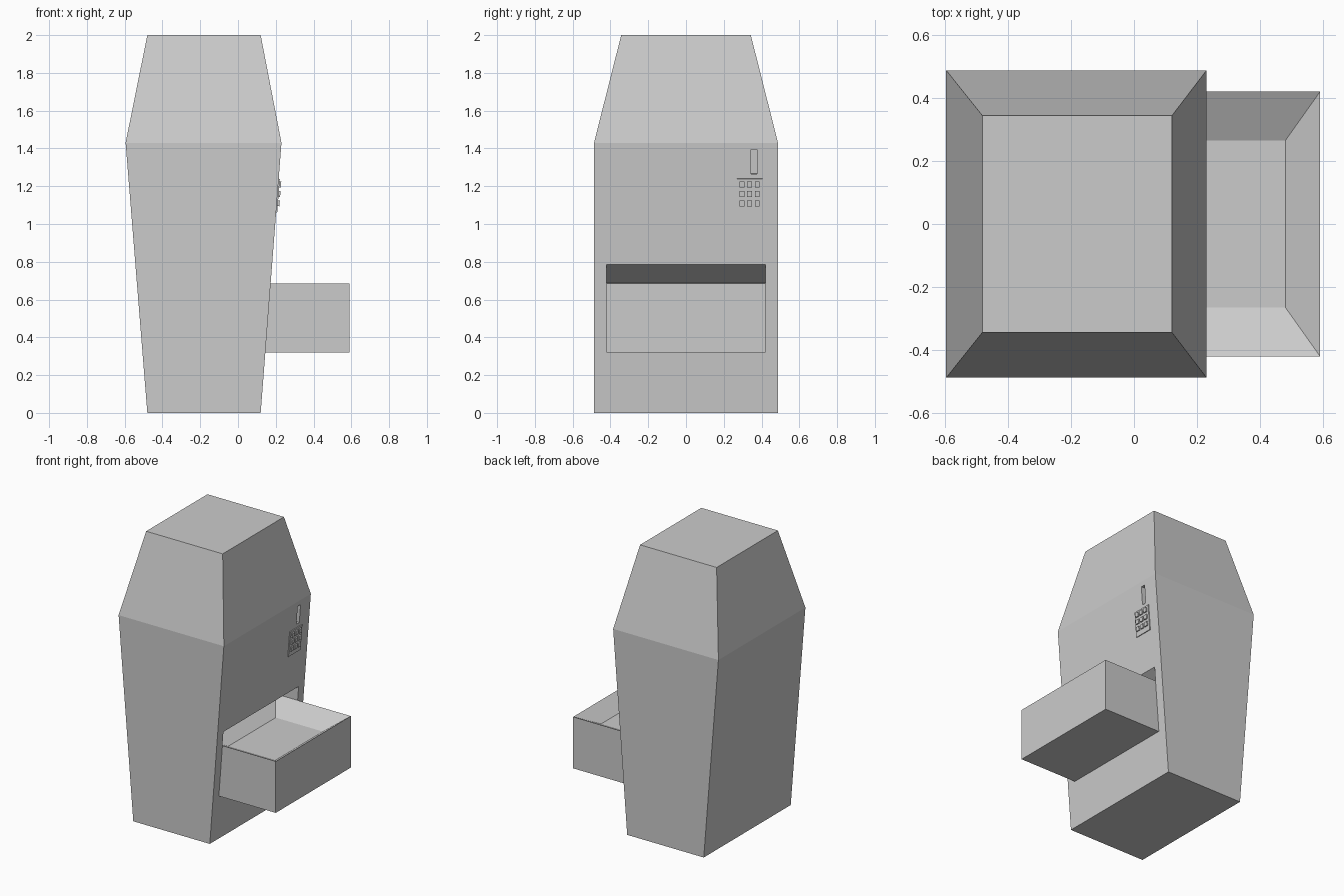
import bpy, bmesh, math
from mathutils import Matrix

if "Cube" in bpy.data.objects:
    bpy.data.objects.remove(bpy.data.objects["Cube"])

WAIST_Z = 1.43
TILT = math.atan2(0.11, WAIST_Z)      # outward lean of the +x face


def make_object(name, bm):
    bmesh.ops.recalc_face_normals(bm, faces=bm.faces)
    mesh = bpy.data.meshes.new(name)
    bm.to_mesh(mesh)
    bm.free()
    obj = bpy.data.objects.new(name, mesh)
    bpy.context.collection.objects.link(obj)
    return obj


def loft(name, rings):
    """Stack of rectangles (x0, x1, half depth, z) joined into a closed solid."""
    bm = bmesh.new()
    loops = [[bm.verts.new((x, y, z)) for x, y in
              ((x0, -h), (x1, -h), (x1, h), (x0, h))] for x0, x1, h, z in rings]
    for a, b in zip(loops, loops[1:]):
        for i in range(4):
            j = (i + 1) % 4
            bm.faces.new((a[i], a[j], b[j], b[i]))
    bm.faces.new(loops[0])
    bm.faces.new(loops[-1])
    return make_object(name, bm)


def add_face_box(bm, y, z, width, height, depth, offset=0.0):
    """Box centred on the leaning +x face."""
    x = 0.12 + 0.11 * z / WAIST_Z
    m = (Matrix.Translation((x, y, z)) @ Matrix.Rotation(TILT, 4, 'Y')
         @ Matrix.Translation((offset, 0, 0))
         @ Matrix.Diagonal((depth, width, height, 1)))
    bmesh.ops.create_cube(bm, size=1, matrix=m)


def cut(target, cutter):
    mod = target.modifiers.new(cutter.name, 'BOOLEAN')
    mod.operation = 'DIFFERENCE'
    mod.solver = 'EXACT'
    mod.object = cutter
    cutter.hide_render = True
    cutter.hide_set(True)


# Tapered cabinet
cabinet = loft("cabinet", [(-0.48, 0.12, 0.487, 0), (-0.595, 0.23, 0.487, WAIST_Z),
                           (-0.48, 0.12, 0.343, 2)])

# Drawer opening with sloping ceiling
bm = bmesh.new()
profile = [(0, 0.32), (0.4, 0.32), (0.4, 0.785), (0.18, 0.785), (0, 0.687)]
face = bm.faces.new([bm.verts.new((x, -0.421, z)) for x, z in profile])
out = bmesh.ops.extrude_face_region(bm, geom=[face])
bmesh.ops.translate(bm, vec=(0, 0.842, 0),
                    verts=[v for v in out["geom"] if isinstance(v, bmesh.types.BMVert)])
cut(cabinet, make_object("opening_cutter", bm))

# Card slot recess
bm = bmesh.new()
add_face_box(bm, 0.36, 1.33, 0.032, 0.13, 0.06)
cut(cabinet, make_object("slot_cutter", bm))

# Drawer with shallow sloped tray
loft("drawer", [(0.002, 0.59, 0.42, 0.32), (0.002, 0.59, 0.42, 0.685),
                (0.11, 0.48, 0.265, 0.605)])

# Keypad plate
bm = bmesh.new()
add_face_box(bm, 0.337, 1.15, 0.135, 0.18, 0.012)
make_object("keypad_plate", bm)

# Keypad buttons
bm = bmesh.new()
for row in range(3):
    for col in range(3):
        add_face_box(bm, 0.297 + 0.04 * col, 1.21 - 0.05 * row, 0.026, 0.03, 0.01, 0.01)
make_object("keypad_buttons", bm)
